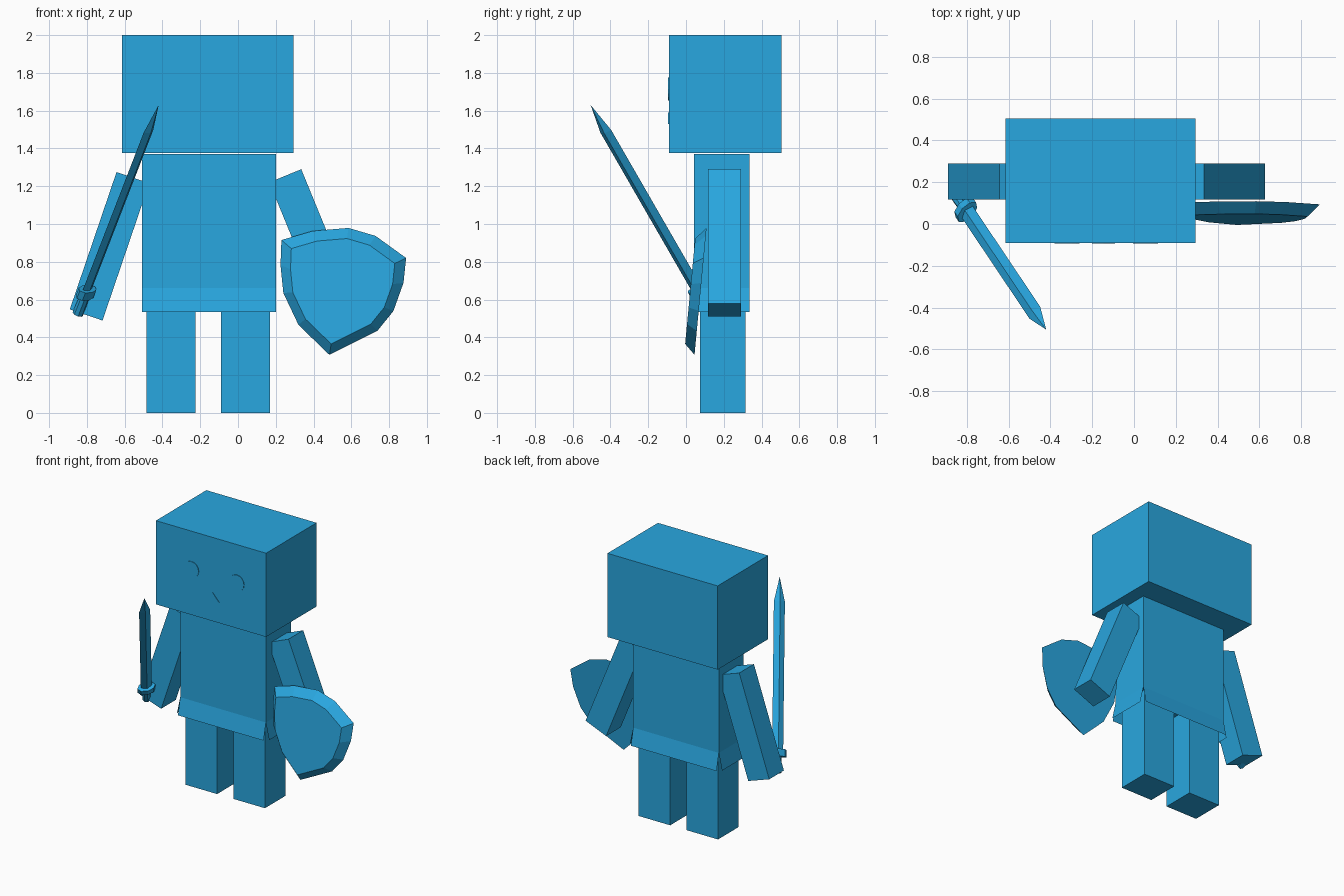
import bpy, math
from mathutils import Vector

if "Cube" in bpy.data.objects:
    bpy.data.objects.remove(bpy.data.objects["Cube"])

mat = bpy.data.materials.new("sky_blue")
mat.diffuse_color = (0.022, 0.386, 0.745, 1)
mat.use_nodes = True
mat.node_tree.nodes["Principled BSDF"].inputs["Base Color"].default_value = mat.diffuse_color


def mesh(name, verts, faces):
    me = bpy.data.meshes.new(name)
    me.from_pydata([tuple(v) for v in verts], [], faces)
    me.materials.append(mat)
    ob = bpy.data.objects.new(name, me)
    bpy.context.collection.objects.link(ob)
    return ob


def loft(name, rings):
    """Closed solid through rings of equal point count (last may be one tip point)."""
    n = len(rings[0])
    verts = [p for r in rings for p in r]
    faces = [tuple(reversed(range(n)))]
    for k in range(len(rings) - 1):
        a, b = k * n, (k + 1) * n
        for i in range(n):
            j = (i + 1) % n
            faces.append((a + i, a + j, b) if len(rings[k + 1]) == 1
                         else (a + i, a + j, b + j, b + i))
    if len(rings[-1]) == n:
        faces.append(tuple(range((len(rings) - 1) * n, len(rings) * n)))
    return mesh(name, verts, faces)


def box(name, x0, x1, y0, y1, z0, z1):
    ring = [(x0, y0), (x1, y0), (x1, y1), (x0, y1)]
    return loft(name, [[(x, y, z) for x, y in ring] for z in (z0, z1)])


# Head, torso and legs
box("head", -0.615, 0.295, -0.09, 0.505, 1.375, 2.0)
box("torso", -0.507, 0.2, 0.043, 0.337, 0.66, 1.37)
for side, x in (("right", -0.485), ("left", -0.09)):
    box(side + "_leg", x, x + 0.26, 0.075, 0.315, 0, 0.66)

# Tunic hem: four flared flaps, open at the corners
X0, X1, Y0, Y1 = -0.507, 0.2, 0.043, 0.337
corners = [(X0, Y0), (X1, Y0), (X1, Y1), (X0, Y1)]
out = [(0, -1), (1, 0), (0, 1), (-1, 0)]
verts, faces = [], []
for i, (ox, oy) in enumerate(out):
    a, b = corners[i], corners[(i + 1) % 4]
    f = 0.027
    k = len(verts)
    verts += [(a[0] + ox * f, a[1] + oy * f, 0.535), (b[0] + ox * f, b[1] + oy * f, 0.535),
              (b[0], b[1], 0.66), (a[0], a[1], 0.66)]
    faces.append((k, k + 1, k + 2, k + 3))
mesh("tunic_hem", verts, faces)


# Arms: slanted boxes given by the outer top corner and slope
def arm(name, x, z, sx, angle):
    d = Vector((sx * math.sin(angle), 0, -math.cos(angle))) * 0.768
    w = Vector((-sx * math.cos(angle), 0, -math.sin(angle))) * 0.183
    p = Vector((x, 0.117, z))
    ring = [p, p + d, p + d + w, p + w]
    if sx > 0:
        ring.reverse()
    ring.reverse()
    t = Vector((0, 0.173, 0))
    loft(name, [[q + t for q in ring], ring])


arm("right_arm", -0.643, 1.275, -1, math.radians(18.8))
arm("left_arm", 0.335, 1.29, 1, math.radians(22.3))

# Face: thin plates for the eyes and mouth
def plate(name, pts):
    loft(name, [[(x, -0.087, z) for x, z in reversed(pts)],
                [(x, -0.094, z) for x, z in reversed(pts)]][::-1])


for side, cx in (("right", -0.32), ("left", 0.055)):
    plate(side + "_eye", [(cx + 0.06 * math.cos(i * math.pi / 8),
                           1.715 + 0.06 * math.sin(i * math.pi / 8)) for i in range(16)])
plate("mouth", [(-0.2, 1.53), (-0.09, 1.53), (-0.145, 1.59)])

# Shield: flat rim outline with an inset front face, leaning slightly
outline = [(.23, .915), (.225, .783), (.24, .635), (.32, .466), (.484, .307), (.738, .434),
           (.823, .54), (.876, .688), (.89, .82), (.728, .937), (.585, .979), (.394, .963)]
cx, cz = 0.537, 0.65


def shield_ring(s, dy):
    pts = [(cx + (x - cx) * s, cz + (z - cz) * s) for x, z in outline]
    return [(x, 0.045 + 0.095 * (z - 0.307) + dy, z) for x, z in pts]


loft("shield", [shield_ring(1, 0), shield_ring(0.83, -0.055)])

# Sword: diamond blade, cross guard and grip along one axis
tip = Vector((-0.42, -0.505, 1.63))
d = Vector((0.318, -0.474, 0.822)).normalized()
u = Vector((0.05, 0.057, 0.013))
u = (u - d * u.dot(d)).normalized()
v = d.cross(u)


def ring(t, a, b, n=4):
    c = tip - d * t
    return [c + u * a * math.cos(i * 2 * math.pi / n) + v * b * math.sin(i * 2 * math.pi / n)
            for i in range(n)]


loft("sword_blade", [ring(1.2, 0.039, 0.018), ring(0.17, 0.039, 0.018), [tip]])
loft("sword_grip", [ring(1.345, 0.03, 0.03, 8), ring(1.2, 0.026, 0.026, 8)])
loft("sword_guard", [ring(1.235, 0.063, 0.036, 8), ring(1.185, 0.063, 0.036, 8)])
